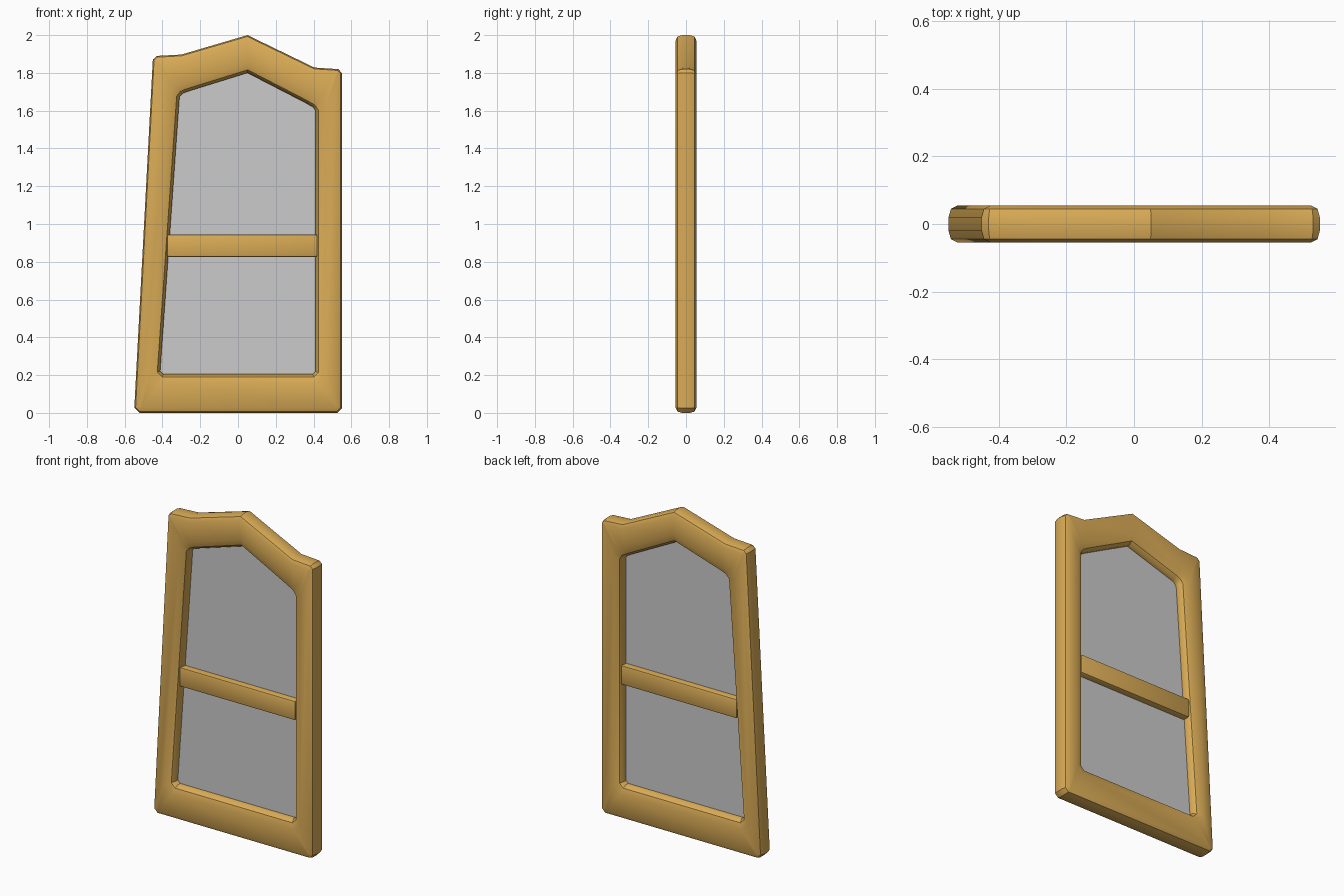
import bpy, bmesh
from mathutils import Vector

if "Cube" in bpy.data.objects:
    bpy.data.objects.remove(bpy.data.objects["Cube"])

wood = bpy.data.materials.new("wood")
wood.diffuse_color = (0.70, 0.41, 0.093, 1)
wood.use_nodes = True
wood.node_tree.nodes["Principled BSDF"].inputs["Base Color"].default_value = wood.diffuse_color


def inset(loop, d):
    """Mitred offset of a counter-clockwise (x, z) loop; positive goes inwards."""
    out, n = [], len(loop)
    for i in range(n):
        p, a, b = Vector(loop[i]), Vector(loop[i - 1]), Vector(loop[(i + 1) % n])
        e, f = (p - a).normalized(), (b - p).normalized()
        n1, n2 = Vector((-e.y, e.x)), Vector((-f.y, f.x))
        out.append(p + (n1 + n2) * d / (1 + n1.dot(n2)))
    return out


def finish(bm, name, mat=None):
    bmesh.ops.recalc_face_normals(bm, faces=bm.faces)
    me = bpy.data.meshes.new(name)
    bm.to_mesh(me)
    bm.free()
    ob = bpy.data.objects.new(name, me)
    bpy.context.collection.objects.link(ob)
    if mat:
        me.materials.append(mat)
    bpy.ops.object.select_all(action='DESELECT')
    ob.select_set(True)
    bpy.context.view_layer.objects.active = ob
    bpy.ops.object.shade_smooth_by_angle(angle=0.6)
    return ob


# matching outlines with clipped corners
outer = [(-0.522, 0), (0.525, 0), (0.55, 0.025), (0.55, 1.80), (0.53, 1.82),
         (0.405, 1.828), (0.05, 2.0), (-0.30, 1.897), (-0.43, 1.89),
         (-0.451, 1.87), (-0.549, 0.027)]
inner = [(-0.395, 0.205), (0.395, 0.205), (0.41, 0.22), (0.41, 1.60), (0.398, 1.618),
         (0.36, 1.64), (0.05, 1.80), (-0.275, 1.699), (-0.295, 1.69),
         (-0.31, 1.672), (-0.412, 0.222)]

# window frame: rounded section swept round the outlines
half_outer = [(0, 0.02), (0.007, 0.045), (0.027, 0.055)]
half_inner = [(-0.05, 0.055), (-0.015, 0.042), (0, 0.02)]
half = [(outer, d, y) for d, y in half_outer] + [(inner, d, y) for d, y in half_inner]
section = half + [(l, d, -y) for l, d, y in reversed(half)]
bm = bmesh.new()
rings = [[bm.verts.new((p.x, y, p.y)) for p in inset(l, d)] for l, d, y in section]
for k, ring in enumerate(rings):
    prev, n = rings[k - 1], len(ring)
    for i in range(n):
        j = (i + 1) % n
        bm.faces.new((prev[i], prev[j], ring[j], ring[i]))
finish(bm, "window_frame", wood)

# glass pane
bm = bmesh.new()
bm.faces.new([bm.verts.new((p.x, 0, p.y)) for p in inset(inner, -0.005)])
finish(bm, "glass_pane")

# crossbar
bm = bmesh.new()
bmesh.ops.create_cube(bm, size=1)
bmesh.ops.scale(bm, vec=(0.795, 0.08, 0.12), verts=bm.verts)
bmesh.ops.translate(bm, vec=(0.0225, 0, 0.885), verts=bm.verts)
bmesh.ops.bevel(bm, geom=bm.edges[:], offset=0.01, segments=2, profile=0.5, affect='EDGES')
finish(bm, "crossbar", wood)
